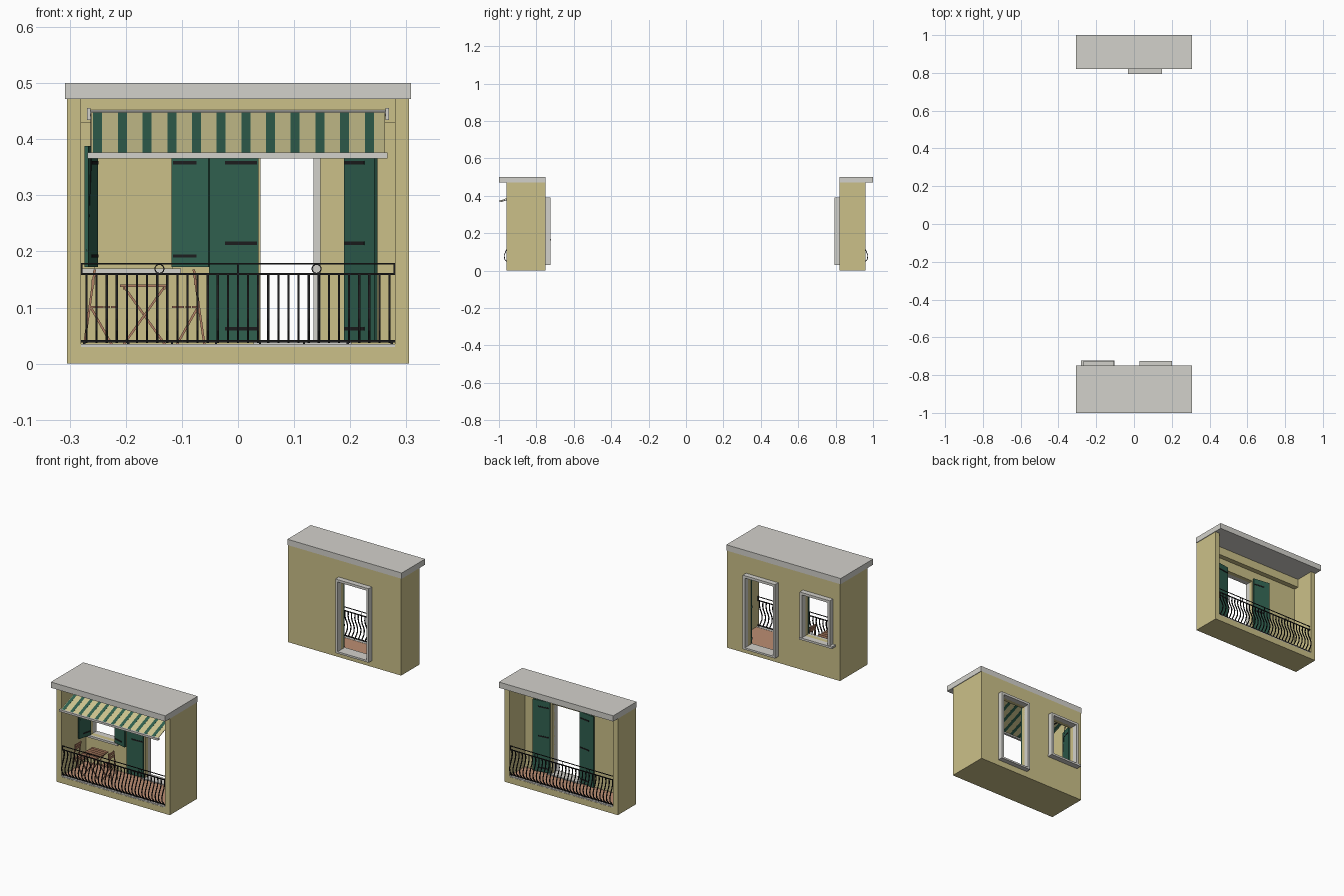
import bpy, bmesh, math
from mathutils import Vector, Matrix

if "Cube" in bpy.data.objects:
    bpy.data.objects.remove(bpy.data.objects["Cube"])


def material(name, r, g, b):
    m = bpy.data.materials.new(name)
    m.diffuse_color = (r, g, b, 1)
    m.use_nodes = True
    m.node_tree.nodes["Principled BSDF"].inputs["Base Color"].default_value = m.diffuse_color
    return m


WALL = material("wall_ochre", .60, .53, .25)
GREY = material("stone_grey", .65, .64, .60)
GREEN = material("shutter_green", .03, .12, .08)
IRON = material("black_iron", .012, .012, .013)
TILE = material("terracotta", .50, .27, .17)
WOOD = material("wood", .45, .22, .13)
CLOTH = material("awning_cloth", .62, .56, .28)


class Part:
    """Mesh in module coordinates: x, u = distance outward from the rear face, z."""

    def __init__(self, name, mat):
        self.name, self.mat, self.bm = name, mat, bmesh.new()

    def box(self, x0, x1, u0, u1, z0, z1, m=Matrix()):
        mid = Vector(((x0 + x1) / 2, (u0 + u1) / 2, (z0 + z1) / 2))
        size = Matrix.Diagonal((x1 - x0, u1 - u0, z1 - z0, 1))
        bmesh.ops.create_cube(self.bm, size=1, matrix=m @ Matrix.Translation(mid) @ size)
        return self

    def sweep(self, pts, r, side=(1, 0, 0), n=4, closed=False):
        pts, side, rings = [Vector(p) for p in pts], Vector(side), []
        k = len(pts)
        for i, p in enumerate(pts):
            a = pts[(i - 1) % k] if closed else pts[max(i - 1, 0)]
            b = pts[(i + 1) % k] if closed else pts[min(i + 1, k - 1)]
            up = (b - a).cross(side).normalized()
            ang = [2 * math.pi * (j + .5) / n for j in range(n)]
            rr = r * 1.414 if n == 4 else r
            rings.append([self.bm.verts.new(p + (side * math.cos(t) + up * math.sin(t)) * rr) for t in ang])
        for i in range(k if closed else k - 1):
            a, b = rings[i], rings[(i + 1) % k]
            for j in range(n):
                self.bm.faces.new((a[j], a[(j + 1) % n], b[(j + 1) % n], b[j]))
        if not closed:
            self.bm.faces.new(rings[0])
            self.bm.faces.new(rings[-1])
        return self

    def pierced(self, xs, zs, holes, thick):
        """Wall panel on a grid with rectangular holes left out."""
        v = [[self.bm.verts.new((x, 0, z)) for z in zs] for x in xs]
        for i in range(len(xs) - 1):
            for j in range(len(zs) - 1):
                cx, cz = (xs[i] + xs[i + 1]) / 2, (zs[j] + zs[j + 1]) / 2
                if not any(a < cx < b and c < cz < d for a, b, c, d in holes):
                    self.bm.faces.new((v[i][j], v[i + 1][j], v[i + 1][j + 1], v[i][j + 1]))
        ext = bmesh.ops.extrude_face_region(self.bm, geom=self.bm.faces[:], use_keep_orig=True)
        new = [g for g in ext["geom"] if isinstance(g, bmesh.types.BMVert)]
        bmesh.ops.translate(self.bm, verts=new, vec=(0, thick, 0))
        return self

    def done(self, yb, s):
        for v in self.bm.verts:
            v.co.y = yb + s * v.co.y
        bmesh.ops.recalc_face_normals(self.bm, faces=self.bm.faces[:])
        me = bpy.data.meshes.new(self.name)
        self.bm.to_mesh(me)
        self.bm.free()
        me.materials.append(self.mat)
        bpy.context.collection.objects.link(bpy.data.objects.new(self.name, me))


def balcony(tag, yb, s, depth, holes, shutters):
    parts = []

    def part(name, mat):
        parts.append(Part(tag + "_" + name, mat))
        return parts[-1]

    # Shell: rear wall with openings, side walls, floor, roof, beam
    xs = sorted({-.305, .305} | {h[0] for h in holes} | {h[1] for h in holes})
    zs = sorted({0, .472} | {h[2] for h in holes} | {h[3] for h in holes})
    part("rear_wall", WALL).pierced(xs, zs, holes, .02)
    part("side_walls", WALL).box(-.305, -.28, .02, depth, 0, .472).box(.28, .305, .02, depth, 0, .472)
    part("base", WALL).box(-.28, .28, .02, depth, 0, .03)
    part("floor_tiles", TILE).box(-.28, .28, .02, depth - .018, .03, .034)
    part("curb", GREY).box(-.28, .28, depth - .018, depth - .001, .03, .035)
    part("roof", GREY).box(-.308, .308, 0, depth + .04, .472, .5)
    part("beam", WALL).box(-.28, .28, .02, .045, .43, .472)

    # Trim around each opening, on the rear side
    trim = part("opening_trim", GREY)
    for x0, x1, z0, z1 in holes:
        trim.box(x0 - .012, x0, -.025, .004, z0, z1).box(x1, x1 + .012, -.025, .004, z0, z1)
        trim.box(x0 - .012, x1 + .012, -.025, .004, z1, z1 + .012)
        if z0 > .1:
            trim.box(x0 - .025, x1 + .015, -.028, .032, z0 - .01, z0)
        else:
            trim.box(x0 - .012, x1 + .012, -.025, .03, z0, z0 + .009)

    # Shutter leaves turned about their hinges, with iron straps
    leaves, straps = part("shutters", GREEN), part("shutter_straps", IRON)
    for hx, side, w, deg, z0, z1 in shutters:
        m = Matrix.Translation((hx, .024, 0)) @ Matrix.Diagonal((side, 1, 1, 1)) \
            @ Matrix.Rotation(math.radians(deg), 4, 'Z')
        leaves.box(0, w, 0, .007, z0, z1, m)
        for z in (z0 + .02, (z0 + z1) / 2, z1 - .03):
            if z1 - z0 > .3 or z != (z0 + z1) / 2:
                straps.box(.003, w * .68, -.0015, .0085, z - .003, z + .003, m)

    # Bellied railing
    rail = part("railing", IRON)
    u = depth - .008
    for z, r in ((.178, .0015), (.16, .002), (.04, .002)):
        rail.sweep([(-.28, u, z), (.28, u, z)], r, (0, 1, 0))
    belly = [(-.008, .16), (-.010, .14), (-.005, .12), (.005, .10), (.012, .08),
             (.009, .06), (-.003, .046), (-.008, .038)]
    for i in range(31):
        x = -.27 + .018 * i
        rail.sweep([(x, depth + o, z) for o, z in belly], .0019)
    for i in range(8):
        x = -.274 + .548 * i / 7
        rail.box(x - .002, x + .002, u - .002, u + .002, .03, .04)
    for x in (-.14, .14):
        rail.sweep([(x + .008 * math.cos(t * math.pi / 8), u, .169 + .008 * math.sin(t * math.pi / 8))
                    for t in range(16)], .001, (0, 1, 0), closed=True)
    for x in (-.279, 0, .279):
        rail.sweep([(x, u, .16), (x, u, .178)], .0015)

    if tag == "front":
        # Awning sloping from roller to front bar, with green stripes
        a, b = Vector((0, .052, .448)), Vector((0, depth + .03, .373))
        m = Matrix.Translation((a + b) / 2) @ Matrix.Rotation(math.atan2(b.z - a.z, b.y - a.y), 4, 'X')
        h = (b - a).length / 2
        part("awning", CLOTH).box(-.262, .262, -h, h, -.0015, .0015, m)
        stripes = part("awning_stripes", GREEN)
        for i in range(12):
            x = -.25 + .044 * i
            stripes.box(x - .008, x + .008, -h, h, -.0018, .0018, m)
        hw = part("awning_bars", GREY)
        hw.sweep([(-.268, .052, .447), (.268, .052, .447)], .006, (0, 1, 0), 8)
        hw.box(-.268, .266, depth + .025, depth + .036, .366, .376)
        for x in (-.266, .266):
            hw.box(x - .003, x + .003, .044, .062, .434, .456)
        arms = part("awning_arms", IRON)
        for x in (-.24, .24):
            arms.sweep([(x, .05, .435), (x * .8, .14, .4), (x, depth + .03, .368)], .002)
        arms.sweep([(-.262, .06, .44), (-.262, .075, .36), (-.269, .09, .2)], .0012)

        # Folding slatted table
        cx, cu = -.167, .115
        table = part("table", WOOD)
        for i in range(6):
            uu = cu - .04 + .016 * i
            table.box(cx - .043, cx + .043, uu - .0065, uu + .0065, .137, .141)
        for k in (-1, 1):
            for q in (-1, 1):
                uu = cu + k * (.03 + .002 * q)
                table.sweep([(cx - q * .037, uu, .034), (cx + q * .036, uu, .137)], .002, (0, 1, 0))
            table.box(cx + k * .036 - .002, cx + k * .036 + .002, cu - .04, cu + .04, .132, .137)

        # Two folding chairs facing each other
        for k, label in ((-1, "left_chair"), (1, "right_chair")):
            chair = part(label, WOOD)
            for q in (-1, 1):
                uu = cu + q * .02
                chair.sweep([(cx + k * .088, uu, .168), (cx + k * .107, uu, .034)], .002, (0, 1, 0))
                chair.sweep([(cx + k * .095, uu * .96 + cu * .04, .1), (cx + k * .058, uu, .034)], .002, (0, 1, 0))
            for i in range(4):
                x = cx + k * (.054 + .012 * i)
                chair.box(x - .005, x + .005, cu - .022, cu + .022, .099, .103)
            for z in (.145, .16):
                x = cx + k * (.088 + (.168 - z) * .14)
                chair.box(x - .0025, x + .0025, cu - .022, cu + .022, z - .005, z + .005)

    for p in parts:
        p.done(yb, s)


# Front balcony: door, window, open awning, furniture
balcony("front", -.75, -1, .21,
        [(.04, .19, .03, .378), (-.255, -.117, .17, .378)],
        [(.036, -1, .088, 3, .042, .388), (.194, 1, .085, 50, .042, .388),
         (-.117, 1, .068, 14, .172, .388), (-.256, -1, .068, 75, .172, .388)])
# Back balcony: shallower, turned the other way, with a door only
balcony("back", .82, 1, .14, [(-.02, .135, .03, .378)],
        [(-.022, -1, .085, 8, .042, .388), (.139, 1, .085, 8, .042, .388)])
